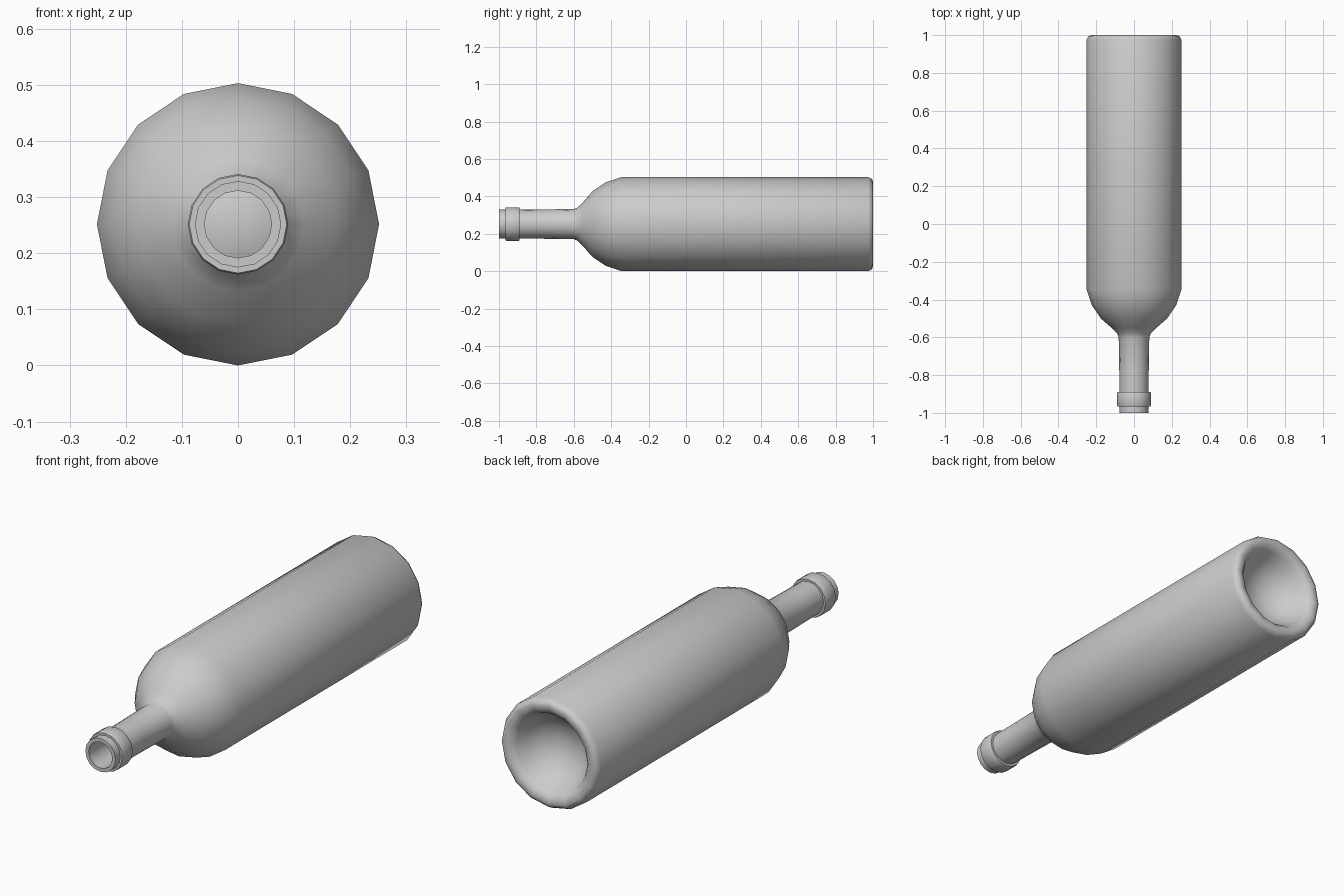
import bpy, bmesh, math

if "Cube" in bpy.data.objects:
    bpy.data.objects.remove(bpy.data.objects["Cube"])

SIDES = 16
AXIS_Z = 0.2515

# Bottle profile as (y along the axis, radius): bore, lip, collar, neck, shoulder, body, punt
PROFILE = [
    (-0.60, 0.060), (-1.00, 0.060), (-1.00, 0.077), (-0.965, 0.077),
    (-0.965, 0.087), (-0.96, 0.0895), (-0.895, 0.0895), (-0.89, 0.087),
    (-0.89, 0.077), (-0.78, 0.078), (-0.60, 0.081), (-0.58, 0.089),
    (-0.55, 0.118), (-0.50, 0.176), (-0.43, 0.223), (-0.345, 0.2515),
    (0.975, 0.2515), (0.995, 0.241), (1.00, 0.225), (0.995, 0.200),
    (0.975, 0.182), (0.93, 0.162), (0.88, 0.120), (0.85, 0.060),
]
PUNT_TIP_Y = 0.84


def revolve(name, profile, tip_y):
    bm = bmesh.new()
    rings = []
    for y, r in profile:
        ring = []
        for i in range(SIDES):
            a = 2 * math.pi * i / SIDES
            ring.append(bm.verts.new((r * math.sin(a), y, AXIS_Z + r * math.cos(a))))
        rings.append(ring)
    for a, b in zip(rings, rings[1:]):
        for i in range(SIDES):
            j = (i + 1) % SIDES
            bm.faces.new((a[i], a[j], b[j], b[i]))
    # close the dome of the punt
    tip = bm.verts.new((0, tip_y, AXIS_Z))
    for i in range(SIDES):
        bm.faces.new((rings[-1][i], rings[-1][(i + 1) % SIDES], tip))
    mesh = bpy.data.meshes.new(name)
    bm.to_mesh(mesh)
    bm.free()
    obj = bpy.data.objects.new(name, mesh)
    bpy.context.collection.objects.link(obj)
    return obj


bottle = revolve("bottle", PROFILE, PUNT_TIP_Y)
bpy.context.view_layer.objects.active = bottle
bottle.select_set(True)
bpy.ops.object.shade_smooth_by_angle(angle=math.radians(50))
